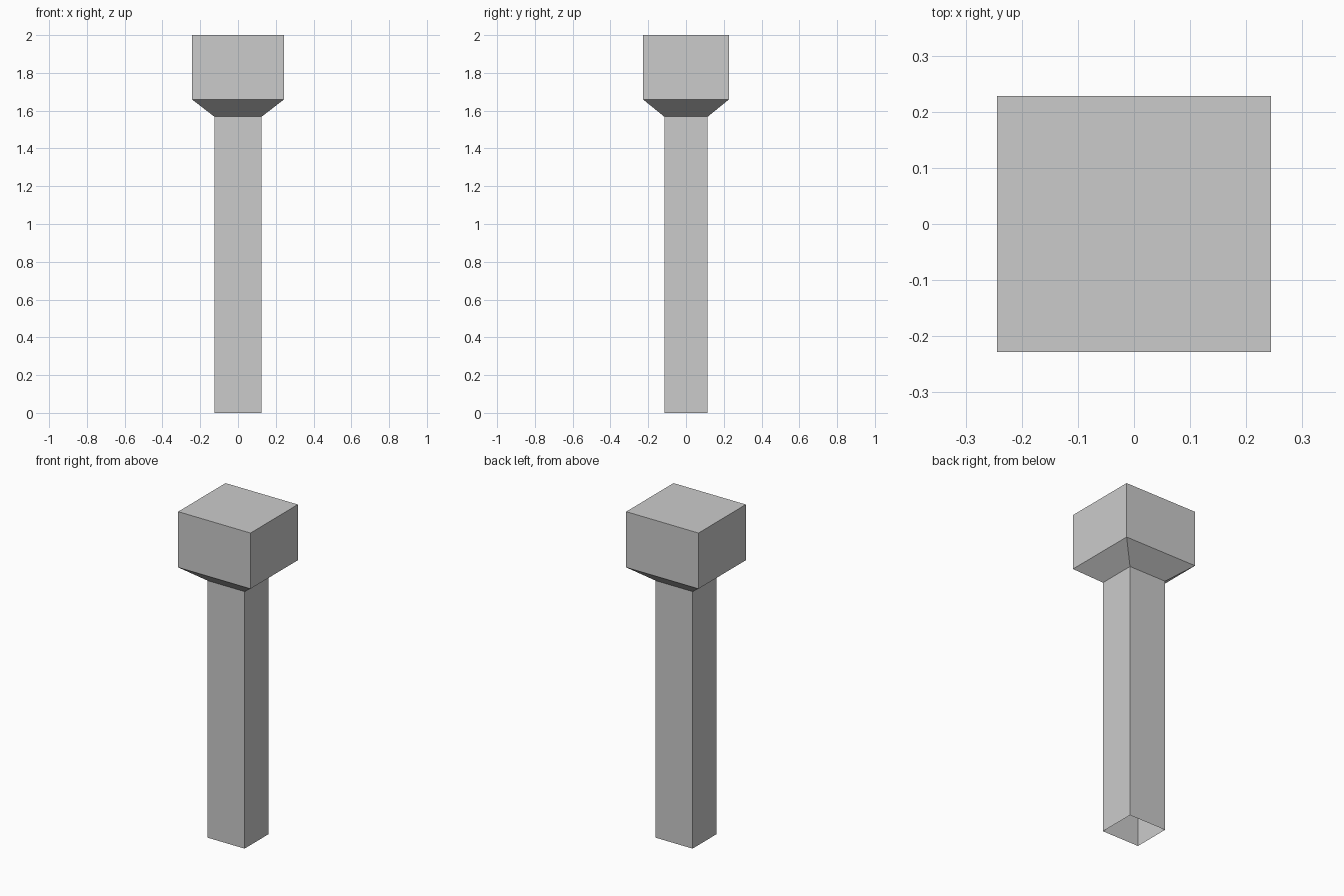
import bpy
import bmesh

if "Cube" in bpy.data.objects:
    bpy.data.objects.remove(bpy.data.objects["Cube"])

# Rectangular rings from foot to top: half width, half depth, height
RINGS = [
    (0.125, 0.115, 0.0),    # open foot of the shaft
    (0.125, 0.115, 1.568),  # top of the shaft
    (0.244, 0.228, 1.66),   # flared collar
    (0.244, 0.228, 2.0),    # top of the block
]


def add_ring(bm, hx, hy, z):
    corners = ((-1, -1), (1, -1), (1, 1), (-1, 1))
    return [bm.verts.new((sx * hx, sy * hy, z)) for sx, sy in corners]


# Post: hollow shell, open underneath, closed on top
bm = bmesh.new()
rings = [add_ring(bm, *r) for r in RINGS]
for low, high in zip(rings, rings[1:]):
    for i in range(4):
        j = (i + 1) % 4
        bm.faces.new((low[i], low[j], high[j], high[i]))
bm.faces.new(rings[-1])

mesh = bpy.data.meshes.new("post_with_capital")
bm.to_mesh(mesh)
bm.free()
post = bpy.data.objects.new("post_with_capital", mesh)
bpy.context.collection.objects.link(post)
